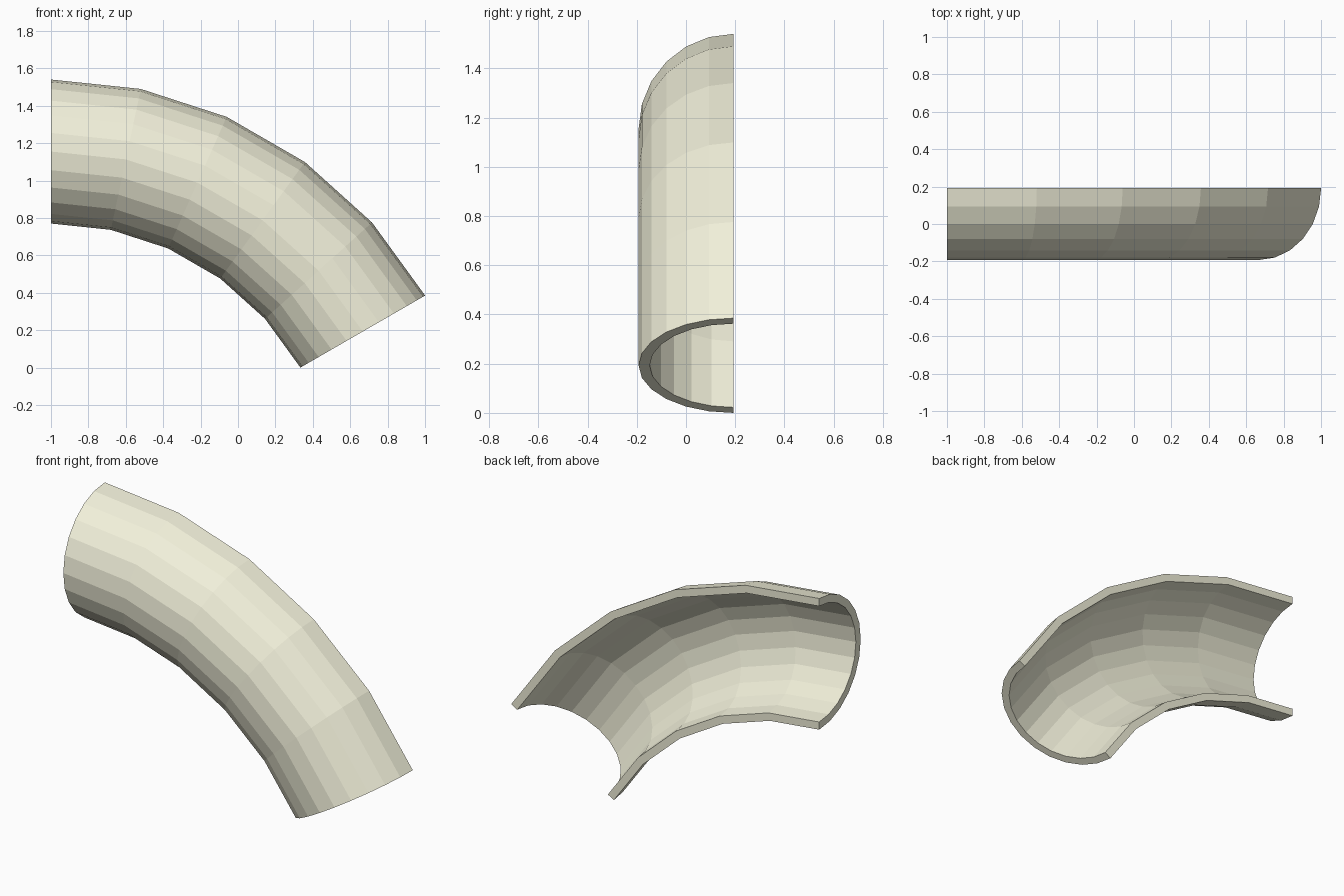
import bpy, bmesh
from math import sin, cos, radians

if "Cube" in bpy.data.objects:
    bpy.data.objects.remove(bpy.data.objects["Cube"])

BEND_R, PIPE_R, WALL = 1.925, 0.385, 0.045
CX, CY, CZ = -1.0, 0.1925, -0.77      # bend centre, on the cut plane
BEND_STEPS, SIDES = 5, 12             # 60 degree bend, half of a 24-sided pipe

bm = bmesh.new()

# half-ring cross-section: outer arc, then back along the inner arc
arc = [radians(180 * i / SIDES) for i in range(SIDES + 1)]
section = [(PIPE_R * cos(a), PIPE_R * sin(a)) for a in arc]
section += [((PIPE_R - WALL) * cos(a), (PIPE_R - WALL) * sin(a)) for a in reversed(arc)]

# sweep the section around the bend
rings = []
for s in range(BEND_STEPS + 1):
    t = radians(90 - 60 * s / BEND_STEPS)
    rings.append([bm.verts.new((CX + (BEND_R + u) * cos(t), CY - v,
                                CZ + (BEND_R + u) * sin(t))) for u, v in section])
n = len(section)
for a, b in zip(rings, rings[1:]):
    for i in range(n):
        j = (i + 1) % n
        bm.faces.new((a[i], a[j], b[j], b[i]))

# end rims
for r in (rings[0], rings[-1]):
    for i in range(SIDES):
        bm.faces.new((r[i], r[i + 1], r[n - 2 - i], r[n - 1 - i]))

bmesh.ops.recalc_face_normals(bm, faces=bm.faces)
mesh = bpy.data.meshes.new("half_pipe_bend")
bm.to_mesh(mesh)
bm.free()
obj = bpy.data.objects.new("half_pipe_bend", mesh)
bpy.context.collection.objects.link(obj)

# ivory finish
mat = bpy.data.materials.new("ivory")
mat.diffuse_color = (0.88, 0.87, 0.70, 1)
mat.use_nodes = True
mat.node_tree.nodes["Principled BSDF"].inputs["Base Color"].default_value = mat.diffuse_color
mesh.materials.append(mat)
